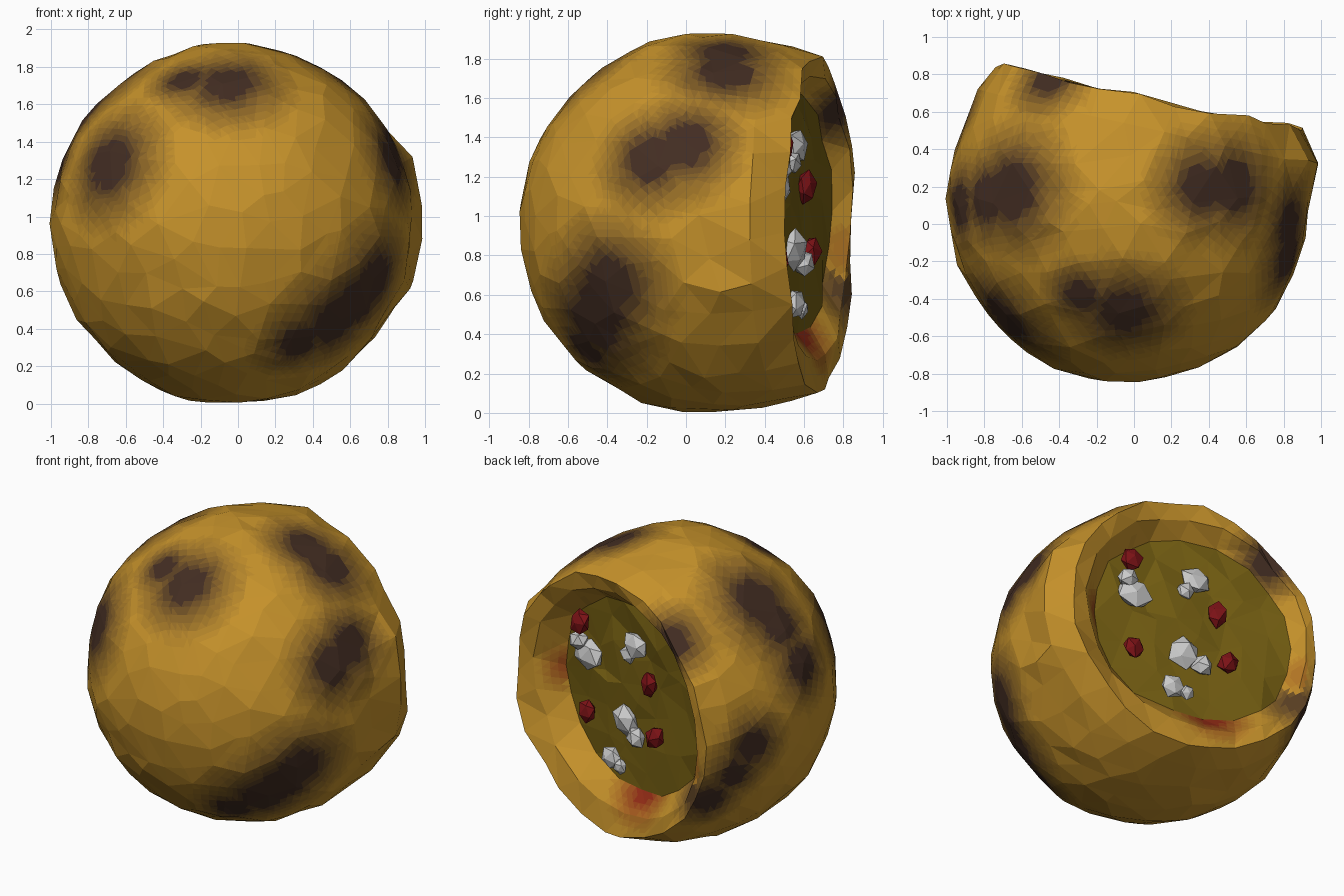
import bpy, bmesh, random
from math import sin, cos, radians, pi, sqrt, acos, degrees
from mathutils import Vector, Matrix

if "Cube" in bpy.data.objects:
    bpy.data.objects.remove(bpy.data.objects["Cube"])

random.seed(4)
C = Vector((-0.03, 0.12, 0.96))          # ball centre
R = 0.97
N = Vector((0.22, 0.975, 0)).normalized()   # direction the bite faces
UP = Vector((0, 0, 1))
S = UP.cross(N)
FRAME = Matrix((S, UP, N)).transposed()   # local z points out of the bite


def material(name, rgb):
    m = bpy.data.materials.new(name)
    m.diffuse_color = (*rgb, 1)
    m.use_nodes = True
    m.node_tree.nodes["Principled BSDF"].inputs["Base Color"].default_value = m.diffuse_color
    return m


def mix(a, b, t):
    return [p + (q - p) * t for p, q in zip(a, b)]


GOLD, BURNT, SAUCE = (0.57, 0.29, 0.024), (0.055, 0.026, 0.016), (0.3, 0.025, 0.008)
LEVELS = 10
burnt_mats = [material(f"crust_burnt_{i}", mix(GOLD, BURNT, i / LEVELS)) for i in range(LEVELS + 1)]
sauce_mats = [material(f"crust_sauce_{i}", mix(GOLD, SAUCE, i / LEVELS)) for i in range(1, LEVELS + 1)]
filling_mat = material("filling", (0.18, 0.115, 0.006))
red_mat = material("red_bits", (0.2, 0.006, 0.008))
white_mat = material("white_bits", (0.65, 0.65, 0.65))

# Burnt patches: offset from the centre, size
BURNS = [((-0.02, -0.58, 0.74), 0.40), ((-0.25, -0.5, 0.77), 0.26), ((-0.65, -0.62, 0.32), 0.42),
         ((-0.62, 0.06, 0.72), 0.45), ((-0.75, 0.02, 0.58), 0.36), ((0.40, 0.08, 0.86), 0.36),
         ((0.56, 0.08, 0.76), 0.38), ((0.87, -0.30, 0.34), 0.36), ((0.85, -0.12, 0.40), 0.36),
         ((0.55, -0.58, -0.5), 0.44), ((0.75, -0.5, -0.3), 0.42), ((0.66, -0.56, -0.42), 0.42),
         ((0.35, -0.62, -0.62), 0.3), ((-0.40, 0.64, 0.60), 0.3), ((-0.64, 0.62, -0.37), 0.3),
         ((-0.76, 0.52, -0.2), 0.28), ((-0.85, 0.44, -0.04), 0.3), ((-0.9, -0.02, 0.34), 0.34)]
SAUCES = [((-0.06, 0.5, -0.52), 0.3), ((0.62, 0.32, 0.02), 0.19), ((-0.75, 0.62, -0.15), 0.22)]


def strength(p, spots):
    return max(max(0, min(1, 1.4 * (1 - (p - Vector(c)).length / s))) for c, s in spots)


def direction(theta, phi):
    t = radians(theta)
    return Vector((sin(t) * cos(phi), sin(t) * sin(phi), cos(t)))


# Scattered directions plus rings that define the bitten rim
RINGS = [(40, 20), (48, 22), (57, 26), (66, 28)]
dirs = []
for theta, n in RINGS:
    off = random.random()
    dirs += [direction(theta, 2 * pi * (i + off + random.uniform(-.2, .2)) / n) for i in range(n)]
COUNT = 380
for i in range(COUNT):
    z = 1 - 2 * (i + 0.5) / COUNT
    d = direction(degrees(acos(z)), i * pi * (3 - sqrt(5)))
    d = (d + Vector([random.uniform(-.05, .05) for _ in range(3)])).normalized()
    theta = degrees(acos(d.z))
    if theta > 72 or theta < 33:
        dirs.append(d)

# Profile of the bite: angle -> (radius, height along the bite axis, inner weight)
PROFILE = [(0, 0, 0.415, 1), (40, 0.62, 0.425, 1), (48, 0.73, 0.53, 0.6), (57, 0.84, 0.56, 0)]


def shape(d):
    theta = degrees(acos(max(-1, min(1, d.z))))
    if theta > 60:
        r = R + random.uniform(-.012, .01)
        p = FRAME @ (d * (r + (0.03 if theta < 68 else 0)))
        if p.x > 0.85 and theta < 76 and abs(p.z) < 0.4:     # bulge beside the bite
            p *= 1.045
    else:
        for (a, r0, h0, w0), (b, r1, h1, w1) in zip(PROFILE, PROFILE[1:]):
            if theta <= b + 0.1:
                t = (theta - a) / (b - a)
                break
        r, h, w = r0 + (r1 - r0) * t, h0 + (h1 - h0) * t, w0 + (w1 - w0) * t
        side = Vector((d.x, d.y, 0)).normalized()
        q = side * (r + random.uniform(-.02, .02) * (theta > 35))
        q.x = q.x * (1 + 0.07 * w) + 0.06 * w       # filling sits off-centre
        q.y += 0.05 * w
        h += 0.06 * q.x * w + (0.025 * max(0, -side.x) if w < 0.9 else 0)
        p = FRAME @ Vector((q.x, q.y, h + random.uniform(-.02, .02)))
    p.z = max(p.z, -0.955)
    return p


def finish(bm, name, mats):
    me = bpy.data.meshes.new(name)
    bm.to_mesh(me)
    bm.free()
    for m in mats:
        me.materials.append(m)
    ob = bpy.data.objects.new(name, me)
    ob.location = C
    bpy.context.collection.objects.link(ob)
    return ob


# Triangulate the directions on a sphere, then push them into the bitten shape
hull = bmesh.new()
for d in dirs:
    hull.verts.new(d)
bmesh.ops.convex_hull(hull, input=hull.verts[:])
hull.normal_update()
inner = {f for f in hull.faces if all(v.co.z > cos(radians(40.2)) for v in f.verts)}
for f in hull.faces:
    f.material_index = 1 if f in inner else 0
for v in hull.verts:
    v.co = shape(v.co)
filling = hull.copy()

# Crust: finer flat triangles carry the toasted colour gradients
bmesh.ops.delete(hull, geom=[f for f in hull.faces if f.material_index == 1], context='FACES')
bmesh.ops.subdivide_edges(hull, edges=hull.edges[:], cuts=3, use_grid_fill=True)
for f in hull.faces:
    p = f.calc_center_median()
    s = round(strength(p, SAUCES) * LEVELS) if p.dot(N) > 0.40 and p.length < 0.97 else 0
    f.material_index = LEVELS + s if s else round(strength(p, BURNS) * LEVELS)
finish(hull, "crust", burnt_mats + sauce_mats)

# Filling surface inside the bite
bmesh.ops.delete(filling, geom=[f for f in filling.faces if f.material_index == 0], context='FACES')
for f in filling.faces:
    f.material_index = 0
finish(filling, "filling", [filling_mat])


def add_chunk(bm, pos, size):
    new = bmesh.ops.create_icosphere(bm, subdivisions=1, radius=1)["verts"]
    spin = Matrix.Rotation(random.uniform(0, pi), 3, 'X') @ Matrix.Rotation(random.uniform(0, pi), 3, 'Z')
    for v in new:
        q = spin @ v.co * random.uniform(0.82, 1.15)
        q = Vector((q.x * size[0], q.y * size[1], q.z * size[2]))
        v.co = Vector(pos) + FRAME @ q


# Red pieces in the filling
bm = bmesh.new()
for pos in [(0.468, 0.384, 0.41), (-0.122, 0.49, 0.19), (0.428, 0.358, -0.185), (-0.188, 0.52, -0.14)]:
    add_chunk(bm, pos, (0.075, 0.085, 0.05))
finish(bm, "red_pieces", [red_mat])

# White crumbs, each a large lump with a smaller one beside it
CRUMBS = [((0.416, 0.352, 0.20), (0.483, 0.364, 0.277), 0.12), ((0.007, 0.443, 0.398), (0.074, 0.42, 0.31), 0.105),
          ((0.089, 0.432, -0.132), (-0.015, 0.474, -0.2), 0.115), ((0.184, 0.443, -0.407), (0.107, 0.468, -0.43), 0.085)]
bm = bmesh.new()
for big, small, s in CRUMBS:
    add_chunk(bm, big, (s, s * 0.9, s * 0.55))
    add_chunk(bm, small, (s * 0.6, s * 0.6, s * 0.5))
finish(bm, "white_crumbs", [white_mat])
